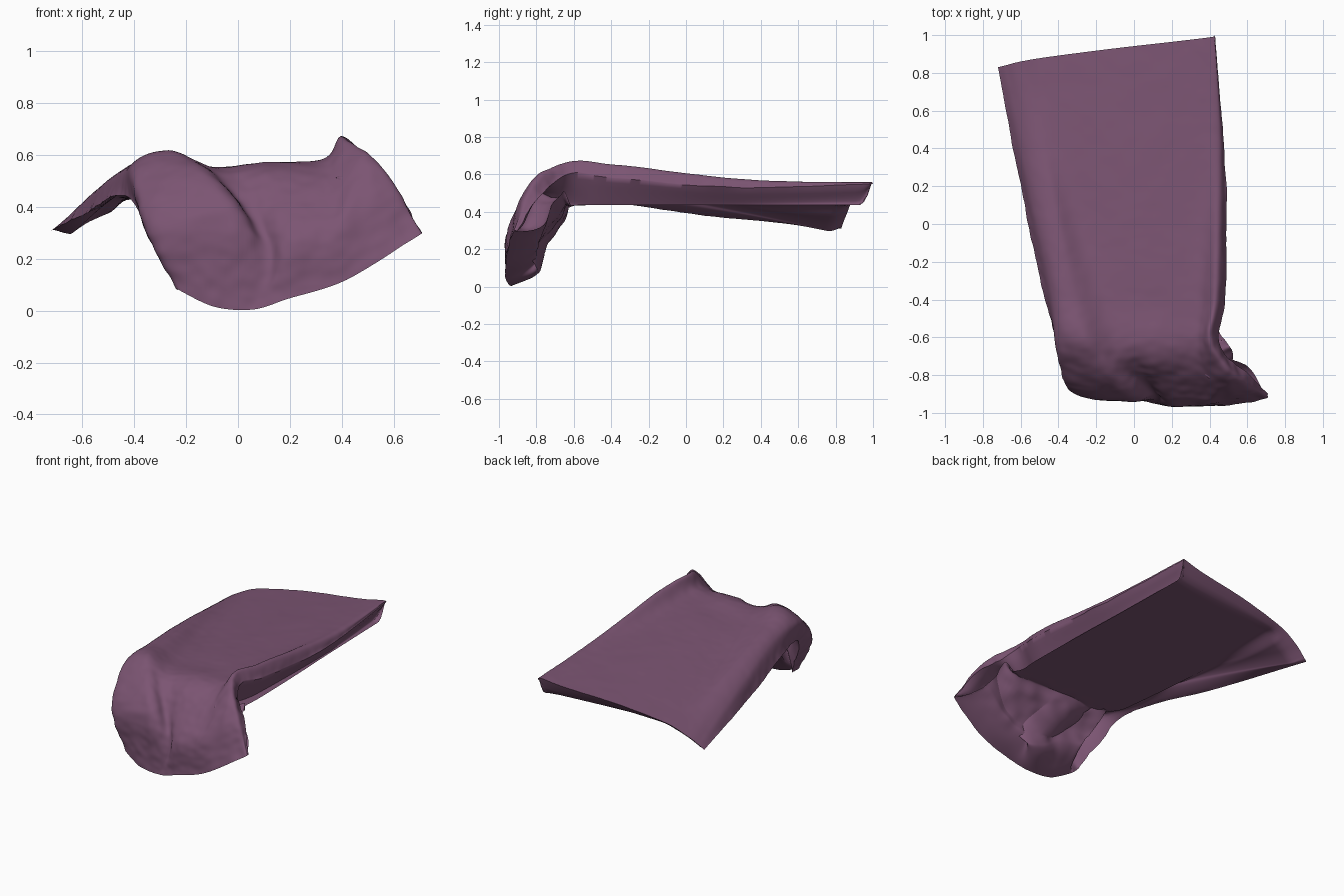
import bpy, bmesh, math
from mathutils import Vector, noise

if "Cube" in bpy.data.objects:
    bpy.data.objects.remove(bpy.data.objects["Cube"])

# Rails of the upper layer, from the back seam over the front bend to the bottom seam
rails = [
    [(.43, 1.0, .55), (.485, .25, .53), (.485, -.38, .58), (.45, -.63, .60), (.61, -.80, .46), (.71, -.90, .30)],    # right seam
    [(.41, .99, .56), (.44, .35, .57), (.43, -.36, .65), (.40, -.62, .665), (.53, -.83, .56), (.68, -.93, .28)],     # right crest
    [(.25, .97, .535), (.31, .20, .555), (.33, -.40, .58), (.33, -.69, .56), (.39, -.93, .36), (.42, -.965, .12)],   # right middle
    [(-.10, .93, .505), (-.01, .10, .54), (.08, -.40, .56), (.11, -.70, .55), (.18, -.94, .28), (.19, -.965, .045)], # middle
    [(-.45, .885, .45), (-.30, .10, .50), (-.15, -.40, .54), (-.06, -.70, .53), (.11, -.91, .25), (.06, -.94, .005)], # valley
    [(-.60, .86, .39), (-.43, .10, .525), (-.32, -.38, .585), (-.24, -.66, .605), (-.04, -.92, .39), (-.09, -.93, .015)], # left ridge
    [(-.68, .84, .34), (-.53, .10, .48), (-.43, -.36, .55), (-.40, -.66, .54), (-.34, -.88, .33), (-.23, -.90, .08)], # left crest
    [(-.72, .83, .31), (-.58, .10, .38), (-.48, -.35, .44), (-.40, -.63, .42), (-.33, -.74, .25), (-.23, -.82, .08)], # left seam
]


def spline(pts, t):
    """Catmull-Rom point at t in 0..1."""
    pts = [Vector(p) for p in pts]
    n = len(pts) - 1
    i = min(int(t * n), n - 1)
    f = t * n - i
    b, c = pts[i], pts[i + 1]
    a = pts[i - 1] if i else 2 * b - c
    d = pts[i + 2] if i + 2 <= n else 2 * c - b
    return .5 * (2 * b + (c - a) * f + (2 * a - 5 * b + 4 * c - d) * f * f
                 + (3 * b - a - 3 * c + d) * f ** 3)


def ramp(x, lo, hi):
    f = max(0, min(1, (x - lo) / (hi - lo)))
    return f * f * (3 - 2 * f)


def rise(x, width):
    """Rounded swelling away from a seam."""
    return math.sin(math.pi / 2 * min(1, x / width))


# Upper layer of the padded cover
NU, NV = 84, 160
bm = bmesh.new()
upper = []
for j in range(NV + 1):
    row = [spline(r, j / NV) for r in rails]
    upper.append([bm.verts.new(spline(row, i / NU)) for i in range(NU + 1)])


def skin(grid, flip):
    for j in range(NV):
        for i in range(NU):
            q = [grid[j][i], grid[j + 1][i], grid[j + 1][i + 1], grid[j][i + 1]]
            bm.faces.new(q[::-1] if flip else q)


skin(upper, True)
bm.normal_update()
side = 1 if upper[NV // 4][NU // 2].normal.z > 0 else -1

# Lower layer: flat where it rested on a level top, swelling away from the seams elsewhere
lower, moves = [], []
for j, row in enumerate(upper):
    line = []
    for i, v in enumerate(row):
        u, t = i / NU, j / NV
        p, n = v.co.copy(), v.normal * side
        front = ramp(-p.y, .5, .8)
        # wrinkles, stronger at the front bend and the seams
        seam = max(0, 1 - min(u, 1 - u) / .08)
        k = noise.noise(Vector((p.x * 9, p.y * 6, p.z * 6))) + .5 * noise.noise(p * 20)
        moves.append((v, n * k * (.002 + .007 * front + .006 * seam * min(1, t * 6))))
        if i in (0, NU) or j in (0, NV):
            line.append(v)
            continue
        prof = rise(u, .10) * rise(1 - u, .10) * rise(t, .022) * rise(1 - t, .09)
        thick = .06 + .11 * front
        q = p - n * thick * prof
        bed = ramp(p.x, -.52, -.42) * ramp(p.y, -.76, -.66)
        q.z += (.435 - q.z) * bed * prof
        q += n * .012 * front * noise.noise(q * 11) * prof
        line.append(bm.verts.new(q))
    lower.append(line)
skin(lower, False)
for v, d in moves:
    v.co += d
for v in bm.verts:
    v.co.z = max(v.co.z, 0)
bmesh.ops.recalc_face_normals(bm, faces=bm.faces)

me = bpy.data.meshes.new("draped_quilt")
bm.to_mesh(me)
bm.free()
quilt = bpy.data.objects.new("draped_quilt", me)
bpy.context.collection.objects.link(quilt)

mat = bpy.data.materials.new("plum_fabric")
mat.diffuse_color = (.2, .09, .17, 1)
mat.use_nodes = True
mat.node_tree.nodes["Principled BSDF"].inputs["Base Color"].default_value = mat.diffuse_color
me.materials.append(mat)
me.shade_smooth()
me.set_sharp_from_angle(angle=math.radians(60))
